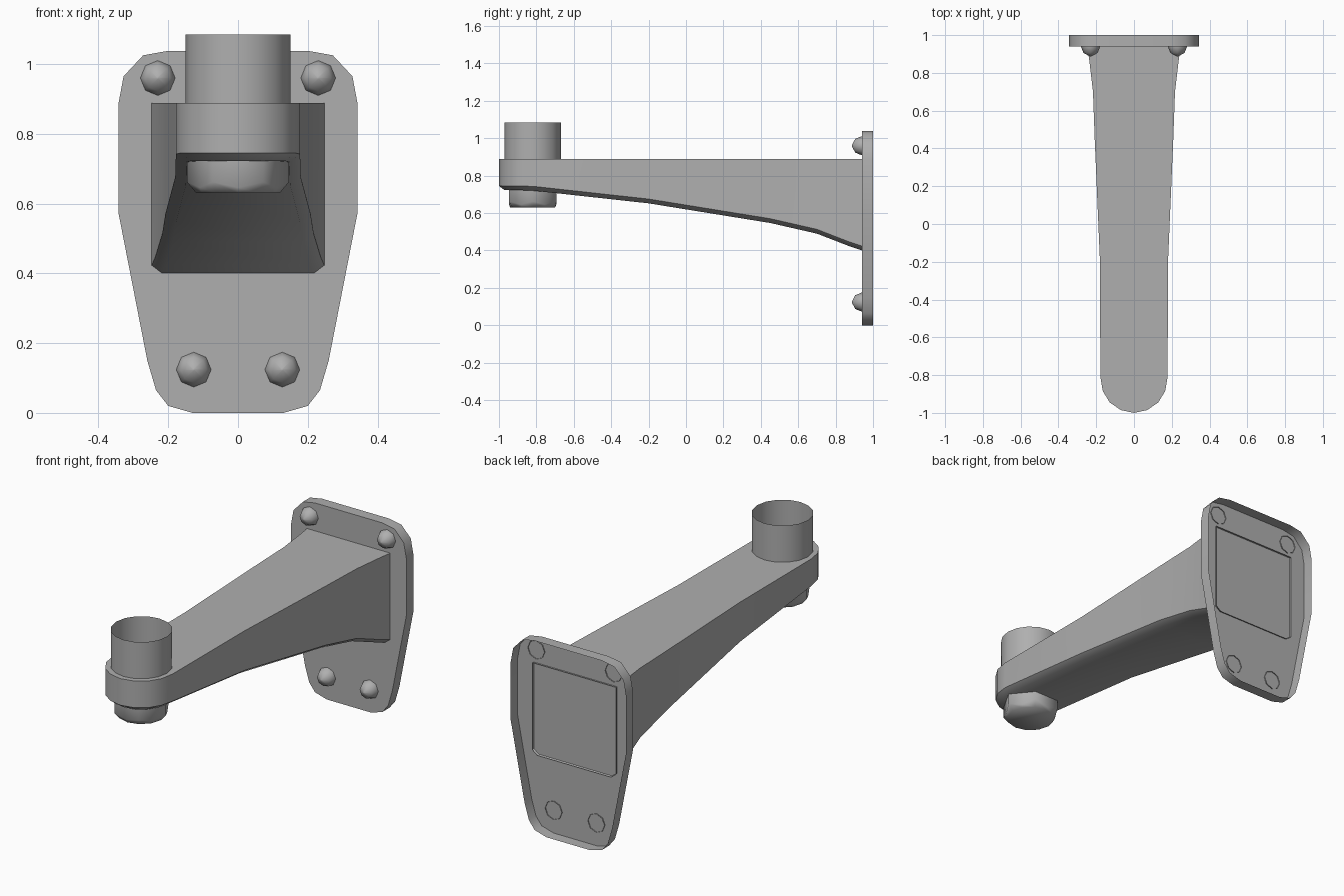
import bpy, bmesh
from math import sin, cos, pi, radians

if "Cube" in bpy.data.objects:
    bpy.data.objects.remove(bpy.data.objects["Cube"])

# Dark grey paint shared by all parts
paint = bpy.data.materials.new("dark_grey_paint")
paint.diffuse_color = (.43, .43, .43, 1)
paint.use_nodes = True
paint.node_tree.nodes["Principled BSDF"].inputs["Base Color"].default_value = paint.diffuse_color


def finish(bm, name, smooth):
    bmesh.ops.remove_doubles(bm, verts=bm.verts[:], dist=1e-5)
    bmesh.ops.recalc_face_normals(bm, faces=bm.faces[:])
    me = bpy.data.meshes.new(name)
    bm.to_mesh(me)
    bm.free()
    me.materials.append(paint)
    ob = bpy.data.objects.new(name, me)
    bpy.context.collection.objects.link(ob)
    bpy.ops.object.select_all(action='DESELECT')
    ob.select_set(True)
    bpy.context.view_layer.objects.active = ob
    bpy.ops.object.shade_smooth_by_angle(angle=radians(smooth))
    return ob


def loft(rings, name, cap_start=False, cap_end=False, smooth=45):
    """Join closed rings of equal length into a skin."""
    bm = bmesh.new()
    vs = [[bm.verts.new(p) for p in r] for r in rings]
    n = len(vs[0])
    for a, b in zip(vs, vs[1:]):
        for i in range(n):
            j = (i + 1) % n
            bm.faces.new((a[i], a[j], b[j], b[i]))
    if cap_start:
        bm.faces.new(vs[0])
    if cap_end:
        bm.faces.new(vs[-1])
    return finish(bm, name, smooth)


# Wall plate: front sheet with side walls, open at the back
half = [(.13, 0), (.2, .02), (.235, .065), (.26, .15), (.343, .575),
        (.343, .885), (.328, .965), (.272, 1.025), (.2, 1.038)]
outline = half + [(-x, z) for x, z in reversed(half)]
loft([[(x, y, z) for x, z in outline] for y in (.94, 1.0)],
     "wall_plate", cap_start=True)

# Arm: stations of (y, half width, side bottom z), rounded at the tip
AXIS, TOP = -.82, .888
stations = [(.95, .249, .42), (.87, .237, .447), (.7, .217, .513),
            (.45, .208, .57), (-.2, .18, .675), (-.81, .178, .742),
            (-.885, .165, .745), (-.945, .128, .745), (-.985, .07, .745),
            (-1.0, 0, .745)]
bm = bmesh.new()
rows = []
for y, w, z in stations:
    if y < AXIS:                       # chamfer shrinks toward the tip axis
        yi, wi = AXIS + (y - AXIS) * .83, w * .83
    else:
        yi, wi = y, w - .03
    sec = [(w, y, TOP), (w, y, z), (wi, yi, z - .023)]
    sec += [(-p[0], p[1], p[2]) for p in reversed(sec)]
    rows.append([bm.verts.new(p) for p in sec])
for a, b in zip(rows, rows[1:]):
    for i in range(6):
        j = (i + 1) % 6
        bm.faces.new((a[i], a[j], b[j], b[i]))
finish(bm, "arm", 46)

# Upright tube socket on the arm tip
N = 16
loft([[(.151 * cos(2 * pi * i / N), AXIS + .151 * sin(2 * pi * i / N), z)
       for i in range(N)] for z in (.88, 1.085)], "post_socket")


# Hex nut below the tip, with chamfered lower corners
def nut_ring(corner, mid, zc, zm):
    out = []
    for i in range(12):
        r, z = (corner, zc) if i % 2 == 0 else (mid, zm)
        out.append((r * cos(i * pi / 6), AXIS + r * sin(i * pi / 6), z))
    return out


loft([nut_ring(.146, .1265, .735, .735), nut_ring(.146, .1265, .662, .646),
      nut_ring(.12, .12, .63, .63)], "hex_nut", True, True, smooth=75)

# Domed bolt heads, eight sided
for level, bx, bz in (("top", .23, .96), ("bottom", .127, .124)):
    for s, side in ((1, "right"), (-1, "left")):
        rings = [[(s * bx + r * cos(i * pi / 4), y, bz + r * sin(i * pi / 4))
                  for i in range(8)]
                 for y, r in ((.945, .05), (.937, .05), (.905, .037), (.887, .003))]
        loft(rings, f"{level}_{side}_bolt", cap_end=True, smooth=75)
